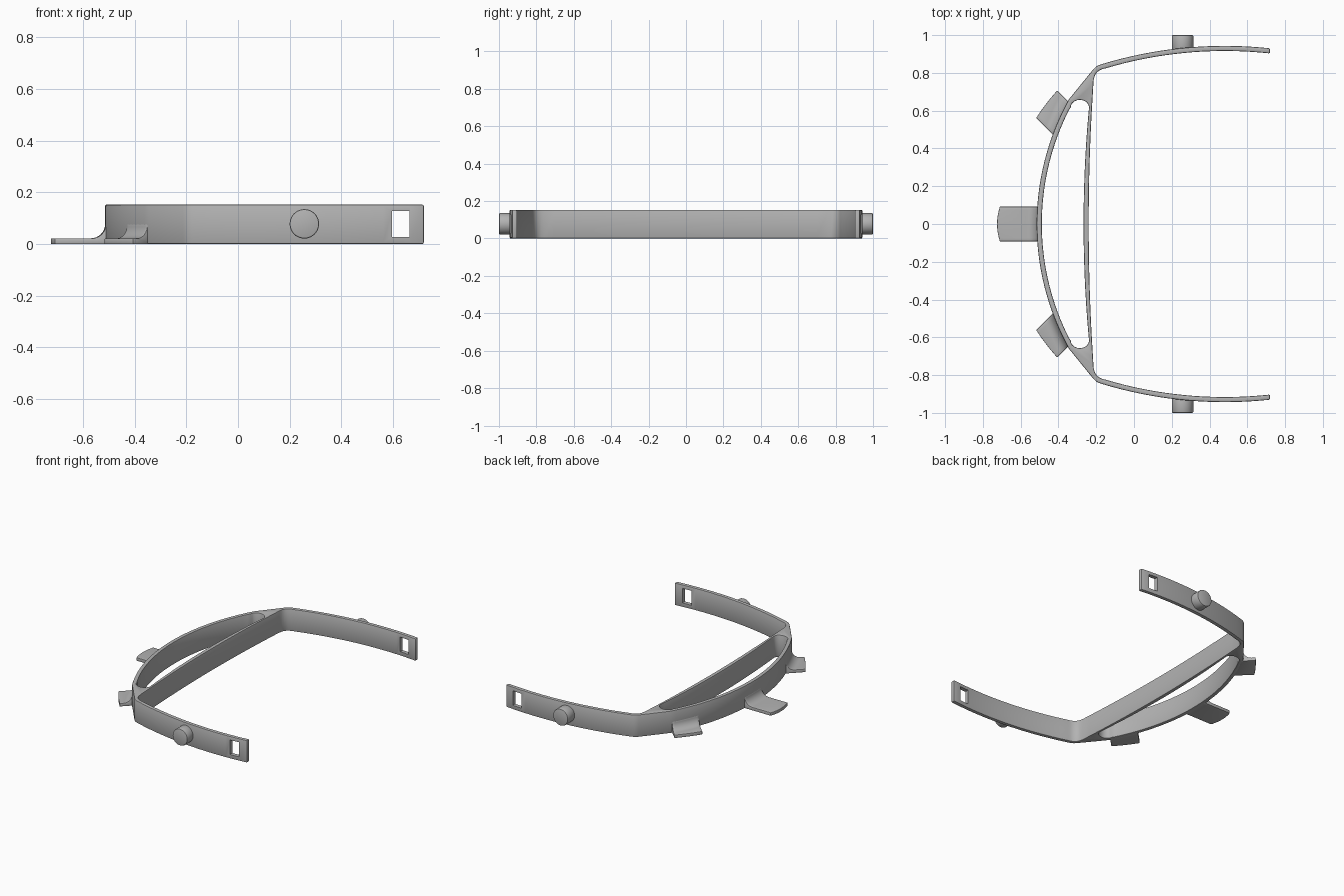
import bpy, bmesh, math
from mathutils import Vector

if "Cube" in bpy.data.objects:
    bpy.data.objects.remove(bpy.data.objects["Cube"])

HEIGHT = 0.153
BROW_R, BROW_X = 1.366, 0.851       # brow arc radius and centre x
ARM_R, ARM_C = 2.24, (0.48, -1.297)  # side arm arc radius and centre
ARM_T = 0.027

grey = bpy.data.materials.new("matte grey plastic")
grey.use_nodes = True
grey.diffuse_color = (0.45, 0.45, 0.45, 1)
grey.node_tree.nodes["Principled BSDF"].inputs["Base Color"].default_value = (0.45, 0.45, 0.45, 1)


def make(name, bm):
    bmesh.ops.recalc_face_normals(bm, faces=bm.faces)
    mesh = bpy.data.meshes.new(name)
    bm.to_mesh(mesh)
    bm.free()
    ob = bpy.data.objects.new(name, mesh)
    bpy.context.collection.objects.link(ob)
    mesh.materials.append(grey)
    return ob


def bevel(ob, width):
    mod = ob.modifiers.new("rounded edges", 'BEVEL')
    mod.width, mod.segments = width, 2
    mod.limit_method, mod.angle_limit = 'ANGLE', math.radians(35)


def mirror_y(ob):
    mod = ob.modifiers.new("mirror", 'MIRROR')
    mod.use_axis = (False, True, False)


def finish(ob):
    # apply modifiers, then smooth while keeping hard edges
    bpy.ops.object.select_all(action='DESELECT')
    ob.select_set(True)
    bpy.context.view_layer.objects.active = ob
    bpy.ops.object.convert(target='MESH')
    bpy.ops.object.shade_smooth_by_angle(angle=math.radians(32))


def steps(a, b, n):
    return [a + (b - a) * i / n for i in range(n + 1)]


def quad_curve(a, b, c, n):
    a, b, c = Vector(a), Vector(b), Vector(c)
    return [tuple(a * (1 - t) ** 2 + b * 2 * t * (1 - t) + c * t * t) for t in steps(0, 1, n)]


def brow(y, r):
    return (BROW_X - math.sqrt(r * r - y * y), y)


def arm(x, r):
    return (x, ARM_C[1] + math.sqrt(r * r - (x - ARM_C[0]) ** 2))


def both_sides(half):
    # half runs from y = 0 to y = 0 on the +y side
    return half + [(x, -y) for x, y in reversed(half[1:-1])]


# Frame: brow arc, corner, side arm, inner corner and forehead band
outer = [brow(y, BROW_R) for y in steps(0, 0.66, 20)]
outer += quad_curve((-0.214, 0.821), (-0.2, 0.838), arm(-0.178, ARM_R), 3)
outer += [arm(x, ARM_R) for x in steps(-0.12, 0.72, 16)]
outer += [arm(x, ARM_R - ARM_T) for x in steps(0.72, -0.1, 16)]
outer += quad_curve(arm(-0.15, ARM_R - ARM_T), (-0.208, 0.815), (-0.214, 0.76), 7)
outer += [(-0.24 + 0.046 * y * y, y) for y in steps(0.7, 0, 10)]

# Crescent opening between brow and band
hole = [brow(y, BROW_R - ARM_T) for y in steps(0, 0.6, 18)]
hole += [(-0.2865 - 0.0485 * math.cos(a), 0.617 + 0.04 * math.sin(a))
         for a in steps(0, math.pi, 10)]
hole += [(-0.267 + 0.0755 * y * y, y) for y in steps(0.58, 0, 10)]

bm = bmesh.new()
for loop in (both_sides(outer), both_sides(hole)):
    vs = [bm.verts.new((x, y, 0)) for x, y in loop]
    for i, v in enumerate(vs):
        bm.edges.new((vs[i - 1], v))
bmesh.ops.triangle_fill(bm, use_beauty=True, edges=bm.edges[:], normal=(0, 0, 1))
top = bmesh.ops.extrude_face_region(bm, geom=bm.faces[:])["geom"]
bmesh.ops.translate(bm, vec=(0, 0, HEIGHT), verts=[g for g in top if isinstance(g, bmesh.types.BMVert)])
frame = make("visor_frame", bm)
bevel(frame, 0.006)

# Strap slots through both arm ends
bm = bmesh.new()
bmesh.ops.create_cube(bm, size=1)
bmesh.ops.scale(bm, vec=(0.067, 3, 0.1), verts=bm.verts)
bmesh.ops.translate(bm, vec=(0.63, 0, 0.078), verts=bm.verts)
slot = make("strap_slot_cutter", bm)
slot.hide_render = True
cut = frame.modifiers.new("strap slots", 'BOOLEAN')
cut.operation, cut.object, cut.solver = 'DIFFERENCE', slot, 'EXACT'
finish(frame)
bpy.data.objects.remove(slot)

# Round side knobs
bm = bmesh.new()
bmesh.ops.create_cone(bm, cap_ends=True, segments=40, radius1=0.057, radius2=0.057, depth=0.085)
knobs = make("side_knobs", bm)
for v in knobs.data.vertices:
    x, y, z = v.co
    v.co = (0.257 + x, 0.9575 + z, 0.078 - y)
bevel(knobs, 0.006)
mirror_y(knobs)
finish(knobs)


def tab(name, angle, v0, v1, end0, end1, bulge):
    """Flat tab pointing out at an angle from the front, blended into the brow."""
    d = Vector((-math.cos(angle), math.sin(angle)))
    e = Vector((math.sin(angle), math.cos(angle)))
    bm = bmesh.new()
    rings = []
    for t in steps(0, 1, 10):
        v = v0 + (v1 - v0) * t
        wall = BROW_X * d.x + math.sqrt(BROW_R ** 2 - (v - BROW_X * e.x) ** 2)
        end = end0 + (end1 - end0) * t + bulge * 4 * t * (1 - t)
        section = [(wall - 0.012, 0), (end, 0), (end, 0.022)]
        section += [(wall + 0.055 * (1 - math.sin(a)), 0.022 + 0.055 * (1 - math.cos(a)))
                    for a in steps(0, math.pi / 2, 8)]
        section.append((wall - 0.012, 0.077))
        rings.append([bm.verts.new((*(d * u + e * v), z)) for u, z in section])
    for a, b in zip(rings, rings[1:]):
        for i in range(len(a)):
            bm.faces.new((a[i - 1], a[i], b[i], b[i - 1]))
    bm.faces.new(rings[0])
    bm.faces.new(rings[-1])
    ob = make(name, bm)
    bevel(ob, 0.003)
    return ob


# Shield tabs around the brow
finish(tab("front_tab", 0, -0.092, 0.092, 0.71, 0.71, 0.015))
side_tabs = tab("side_tabs", math.pi / 4, 0.031, 0.212, 0.763, 0.787, 0.004)
mirror_y(side_tabs)
finish(side_tabs)
